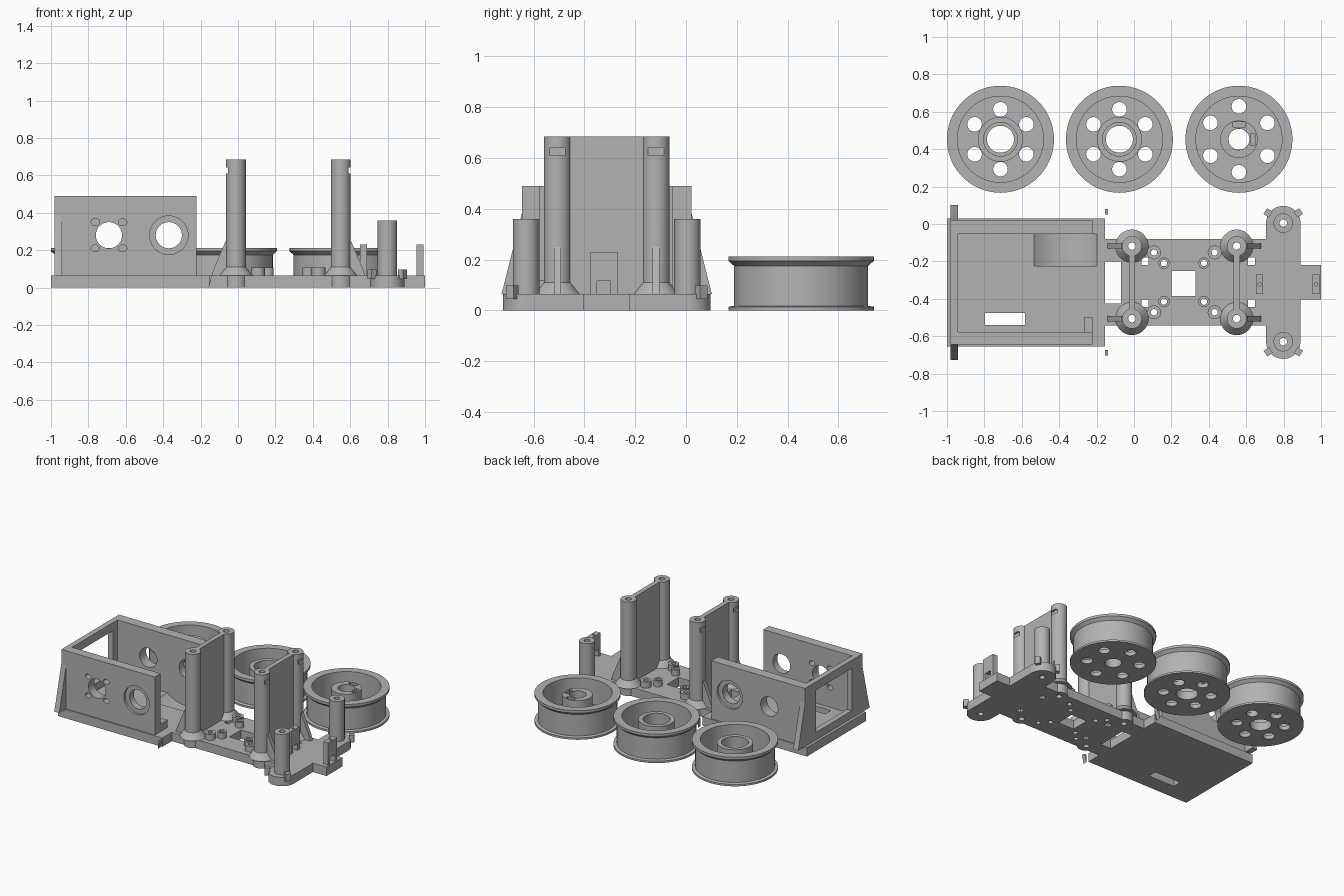
import bpy, bmesh, math
from mathutils import Vector

if "Cube" in bpy.data.objects:
    bpy.data.objects.remove(bpy.data.objects["Cube"])

CY = -0.312                      # centre line of the chassis
T = 0.065                        # plate thickness

grey = bpy.data.materials.new("plastic grey")
grey.diffuse_color = (0.45, 0.45, 0.45, 1)
grey.use_nodes = True
grey.node_tree.nodes["Principled BSDF"].inputs["Base Color"].default_value = grey.diffuse_color


def finish(name, bm):
    bmesh.ops.remove_doubles(bm, verts=bm.verts, dist=1e-5)
    bmesh.ops.recalc_face_normals(bm, faces=bm.faces)
    me = bpy.data.meshes.new(name)
    bm.to_mesh(me)
    bm.free()
    me.materials.append(grey)
    ob = bpy.data.objects.new(name, me)
    bpy.context.collection.objects.link(ob)
    return ob


def prism(name, pts, axis, a, b):
    """Extrude a 2D outline along x (pts y,z), y (pts x,z) or z (pts x,y)."""
    place = {"x": lambda p, t: (t, p[0], p[1]),
             "y": lambda p, t: (p[0], t, p[1]),
             "z": lambda p, t: (p[0], p[1], t)}[axis]
    bm = bmesh.new()
    lo = [bm.verts.new(place(p, a)) for p in pts]
    hi = [bm.verts.new(place(p, b)) for p in pts]
    bm.faces.new(lo)
    bm.faces.new(hi)
    n = len(pts)
    for i in range(n):
        j = (i + 1) % n
        bm.faces.new((lo[i], lo[j], hi[j], hi[i]))
    return finish(name, bm)


def box(name, x0, x1, y0, y1, z0, z1):
    return prism(name, [(x0, y0), (x1, y0), (x1, y1), (x0, y1)], "z", z0, z1)


def rod(name, u, v, r, axis, a, b, n=40):
    pts = [(u + r * math.cos(2 * math.pi * i / n),
            v + r * math.sin(2 * math.pi * i / n)) for i in range(n)]
    return prism(name, pts, axis, a, b)


def lathe(name, profile, x, y, n=48):
    """Revolve a closed (radius, z) outline around a vertical axis."""
    bm = bmesh.new()
    rings = []
    for i in range(n):
        a = 2 * math.pi * i / n
        rings.append([bm.verts.new((x + r * math.cos(a), y + r * math.sin(a), z))
                      for r, z in profile])
    m = len(profile)
    for i in range(n):
        p, q = rings[i], rings[(i + 1) % n]
        for k in range(m):
            l = (k + 1) % m
            bm.faces.new((p[k], q[k], q[l], p[l]))
    return finish(name, bm)


def select(ob):
    bpy.ops.object.select_all(action="DESELECT")
    ob.select_set(True)
    bpy.context.view_layer.objects.active = ob


def cut(ob, *cutters):
    select(ob)
    for c in cutters:
        mod = ob.modifiers.new("cut", "BOOLEAN")
        mod.operation, mod.solver, mod.object = "DIFFERENCE", "EXACT", c
        bpy.ops.object.modifier_apply(modifier=mod.name)
        bpy.data.objects.remove(c)


def mirror_y(y):
    return (y, 2 * CY - y)


# Wheels: flanged rim, web with six round holes and a hollow hub
def wheel(name, x, hub, seat, bore, ring, hub_z):
    y = 0.453
    ob = lathe(name, [(bore, 0), (0.286, 0), (0.286, 0.014), (0.264, 0.018), (0.264, 0.175),
                      (0.286, 0.195), (0.286, 0.213), (0.23, 0.213), (0.23, 0.03),
                      (hub, 0.03), (hub, hub_z), (seat, hub_z), (seat, 0.06), (bore, 0.06)],
               x, y, 72)
    for k in range(6):
        a = math.radians(30 + 60 * k)
        cut(ob, rod("cutter", x + ring * math.cos(a), y + ring * math.sin(a),
                    0.039, "z", -0.1, 0.1, 32))
    return ob


wheel("rear_wheel", -0.714, 0.12, 0.09, 0.072, 0.16, 0.19)
wheel("middle_wheel", -0.078, 0.12, 0.09, 0.072, 0.16, 0.19)
drive = wheel("drive_wheel", 0.561, 0.1, 0.0565, 0.056, 0.176, 0.2)
cut(drive, box("cutter", 0.53, 0.595, 0.518, 0.546, 0.1, 0.3),
    box("cutter", 0.622, 0.648, 0.42, 0.485, 0.1, 0.3))

# Base plate outline, half of it mirrored across the centre line
half = [(-1, 0.03), (-0.155, 0.03), (-0.155, -0.08), (0.705, -0.08), (0.705, 0.005),
        (0.89, 0.005), (0.89, -0.22), (1.0, -0.22)]
outline = half + [(x, 2 * CY - y) for x, y in reversed(half)]
plate = prism("base_plate", outline, "z", 0, T)
cut(plate,
    box("cutter", -0.797, -0.583, -0.54, -0.475, -1, 1),          # cable slot
    box("cutter", 0.2, 0.33, -0.385, -0.25, -1, 1),               # centre window
    box("cutter", -0.155, -0.07, -0.425, -0.2, -1, 1),            # neck opening
    rod("cutter", -0.367, 0.28, 0.273, "y", -0.225, -0.053, 96))  # gear trough
for x in (0.04, 0.61):
    for y in mirror_y(-0.2):
        cut(plate, box("cutter", x, x + 0.037, y - 0.02, y + 0.02, -1, 1))

# Rounded ears with pillars at the front corners
for y, s in zip(mirror_y(0.005), (1, -1)):
    ear = rod("front_ear", 0.798, y, 0.092, "z", 0, T, 48)
    hole = 0.02
    cut(ear, rod("cutter", 0.798, y, hole, "z", -1, 1, 24))
    cut(plate, rod("cutter", 0.798, y, hole, "z", -1, 1, 24))
    lathe("front_pillar", [(hole, T - 0.01), (0.052, T - 0.01), (0.052, 0.36), (hole, 0.36)],
          0.798, y, 40)
    # small angled tabs on the ears
    for sx in (-1, 1):
        d = Vector((sx * 0.83, s * 0.56))
        n = Vector((-d.y, d.x)) * 0.018
        c = Vector((0.798, y))
        prism("ear_tab", [c + d * 0.08 + n, c + d * 0.115 + n, c + d * 0.115 - n,
                          c + d * 0.08 - n], "z", 0.045, 0.098)

# Tall posts with flared feet, outer fins and latch notches, joined by thin walls
for x, s in ((-0.011, -1), (0.549, 1)):
    for y in mirror_y(-0.118):
        cut(plate, rod("cutter", x, y, 0.02, "z", -1, 1, 24))
        post = lathe("tall_post", [(0.02, 0), (0.06, 0), (0.06, T), (0.088, T), (0.053, 0.11),
                                   (0.053, 0.684), (0.02, 0.684)], x, y)
        e = x + s * 0.053
        cut(post, box("cutter", min(e, e - s * 0.015), max(e, e - s * 0.015) + 0.02 * (s > 0),
                      y - 0.032, y + 0.032, 0.61, 0.642))
        prism("post_fin", [(x + s * 0.045, T), (x + s * 0.13, T), (x + s * 0.115, 0.11),
                           (x + s * 0.055, 0.25), (x + s * 0.045, 0.25)],
              "y", y - 0.014, y + 0.014)
    box("post_wall", x - 0.017, x + 0.017, 2 * CY + 0.118 + 0.04, -0.118 - 0.04, T - 0.01, 0.684)

# Small screw sockets
for x, y0, r in ((0.107, -0.152, 0.037), (0.16, -0.209, 0.03),
                 (0.374, -0.209, 0.03), (0.431, -0.152, 0.037)):
    for y in mirror_y(y0):
        cut(plate, rod("cutter", x, y, 0.017, "z", -1, 1, 20))
        lathe("screw_socket", [(0.017, T - 0.01), (r, T - 0.01), (r, 0.108), (0.017, 0.108)],
              x, y, 28)

# Upright tabs on the centre line, each with a square opening
for x in (0.653, 0.955):
    tab = box("upright_tab", x, x + 0.038, -0.375, -0.27, T - 0.005, 0.23)
    cut(tab, box("cutter", x - 0.1, x + 0.1, -0.351, -0.298, T, 0.115),
        rod("cutter", x + 0.019, -0.322, 0.009, "z", 0, 0.5, 12))

# Side walls of the motor box: axle hole with shallow ring, motor hole
for name, y0, y1, ring in (("back_wall", -0.053, 0.022, (0.005, 0.1)),
                           ("front_wall", -0.645, -0.577, (-0.8, -0.628))):
    wall = box(name, -0.98, -0.222, y0, y1, T - 0.005, 0.49)
    cut(wall, rod("cutter", -0.37, 0.28, 0.103, "y", *ring),
        rod("cutter", -0.37, 0.28, 0.07, "y", -1, 1),
        rod("cutter", -0.69, 0.28, 0.07, "y", -1, 1))
    if name == "front_wall":
        # motor screw slots
        for dx in (-0.073, 0.073):
            for dz in (-0.07, 0.07):
                pts = [(-0.69 + dx + 0.023 * math.cos(a), 0.28 + dz + 0.018 * math.sin(a))
                       for a in (2 * math.pi * k / 16 for k in range(16))]
                cut(wall, prism("cutter", pts, "y", -1, 0))
box("wall_rib", -0.265, -0.222, -0.58, -0.497, T - 0.005, 0.12)

# End frame with sloped outer gussets and a large opening
side = [(0.102, T), (0.09, 0.11), (0.02, 0.39), (0.02, 0.49)]
frame = prism("end_frame", side + [(2 * CY - y, z) for y, z in reversed(side)],
              "x", -0.98, -0.94)
cut(frame, box("cutter", -1.2, -0.8, -0.52, -0.105, 0.12, 0.43))

# Loose wedges beside the neck
for y in mirror_y(0.065):
    prism("small_wedge", [(-0.155, T), (-0.138, T), (-0.155, 0.005)], "y", y - 0.014, y + 0.014)

for ob in list(bpy.context.collection.objects):
    select(ob)
    bpy.ops.object.shade_smooth_by_angle(angle=math.radians(30))
